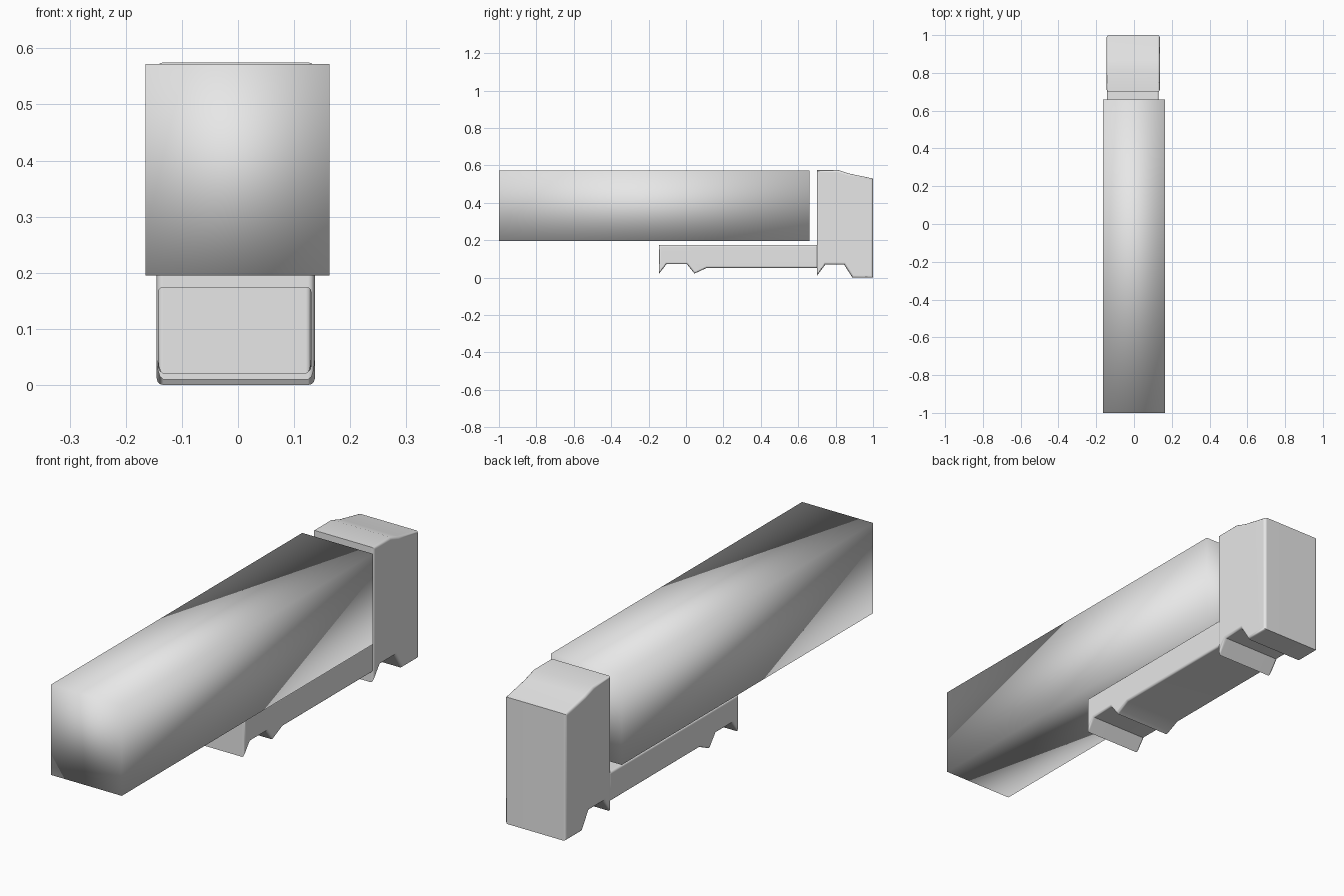
import bpy, bmesh, math

cube = bpy.data.objects.get("Cube")
if cube:
    bpy.data.objects.remove(cube, do_unlink=True)

GREY = (0.8, 0.8, 0.8, 1.0)
grey = bpy.data.materials.new("light_grey")
grey.use_nodes = True
grey.diffuse_color = GREY
grey.node_tree.nodes["Principled BSDF"].inputs["Base Color"].default_value = GREY


def side_profile(name, outline, x_min, x_max, bevel=0.0):
    """Extrude a (y, z) outline across x and round the rims of its two ends."""
    bm = bmesh.new()
    cap = bm.faces.new([bm.verts.new((x_min, y, z)) for y, z in outline])
    ext = bmesh.ops.extrude_face_region(bm, geom=[cap])["geom"]
    for v in ext:
        if isinstance(v, bmesh.types.BMVert):
            v.co.x = x_max
    bmesh.ops.recalc_face_normals(bm, faces=bm.faces)
    if bevel:
        rims = [e for e in bm.edges
                if abs(e.verts[0].co.x - e.verts[1].co.x) < 1e-5]
        bmesh.ops.bevel(bm, geom=rims, offset=bevel, segments=3,
                        profile=0.5, affect='EDGES', clamp_overlap=True)
    mesh = bpy.data.meshes.new(name)
    bm.to_mesh(mesh)
    bm.free()
    mesh.materials.append(grey)
    obj = bpy.data.objects.new(name, mesh)
    bpy.context.collection.objects.link(obj)
    bpy.ops.object.select_all(action='DESELECT')
    obj.select_set(True)
    bpy.context.view_layer.objects.active = obj
    if bevel:
        bpy.ops.object.shade_smooth_by_angle(angle=math.radians(40))
        weighted = obj.modifiers.new("even_shading", 'WEIGHTED_NORMAL')
        weighted.keep_sharp = True
    else:
        bpy.ops.object.shade_smooth()
    return obj


# Long cargo box, softly shaded across its corners
side_profile("cargo_box",
             [(-1, 0.195), (0.66, 0.195), (0.66, 0.572), (-1, 0.572)],
             -0.165, 0.163)

# Cab with sloping roof and wheel arch
side_profile("cab",
             [(0.70, 0.01), (0.745, 0.07), (0.845, 0.07), (0.89, 0.0),
              (1.0, 0.0), (1.0, 0.53), (0.87, 0.557), (0.815, 0.575),
              (0.70, 0.575)],
             -0.145, 0.137, 0.012)

# Low chassis with rear wheel arch, running under the box into the cab
side_profile("chassis",
             [(-0.145, 0.02), (-0.105, 0.072), (0.005, 0.072),
              (0.045, 0.022), (0.11, 0.052), (0.71, 0.052),
              (0.71, 0.175), (-0.145, 0.175)],
             -0.143, 0.131, 0.01)
